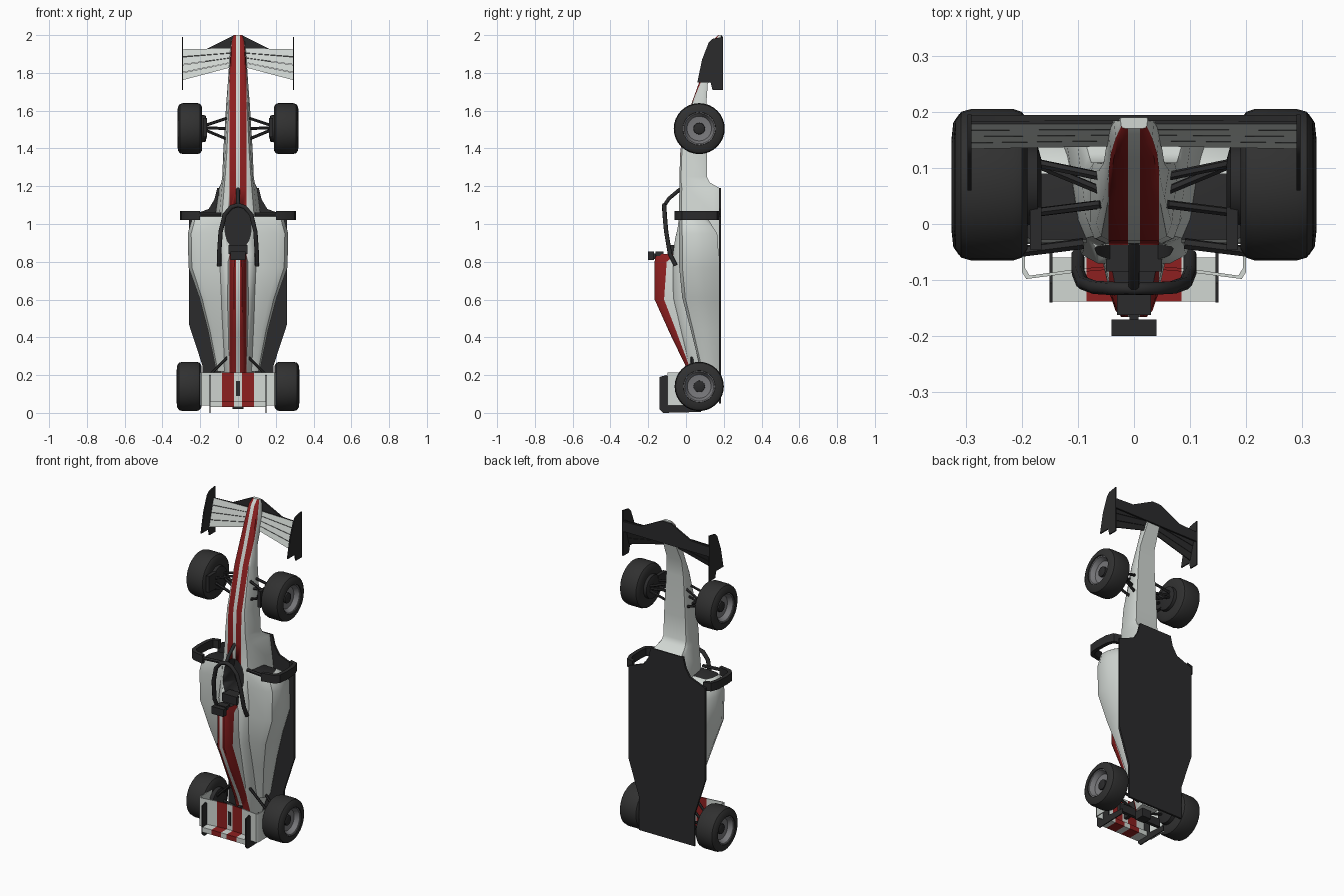
import bpy, bmesh, math
from mathutils import Vector

if "Cube" in bpy.data.objects:
    bpy.data.objects.remove(bpy.data.objects["Cube"])


def material(name, rgb):
    m = bpy.data.materials.new(name)
    m.diffuse_color = (*rgb, 1)
    m.use_nodes = True
    m.node_tree.nodes["Principled BSDF"].inputs["Base Color"].default_value = m.diffuse_color
    return m


WHITE = material("pale_grey_paint", (0.64, 0.68, 0.65))
RED = material("red_paint", (0.27, 0.014, 0.014))
CARBON = material("carbon_black", (0.024, 0.024, 0.025))
TYRE = material("tyre_rubber", (0.03, 0.03, 0.03))
RIM = material("rim_grey", (0.19, 0.19, 0.2))
PAINT = (WHITE, RED, CARBON)


def make(name, verts, faces, mats, rule=None, cuts=(), smooth=35):
    """Mesh from points, cut at planes x = c, faces coloured by rule(centre, normal)."""
    bm = bmesh.new()
    vs = [bm.verts.new(v) for v in verts]
    for f in faces:
        bm.faces.new([vs[i] for i in f])
    bmesh.ops.remove_doubles(bm, verts=bm.verts[:], dist=1e-5)
    bmesh.ops.recalc_face_normals(bm, faces=bm.faces[:])
    for c in cuts:
        bmesh.ops.bisect_plane(bm, geom=bm.verts[:] + bm.edges[:] + bm.faces[:],
                               plane_co=(c, 0, 0), plane_no=(1, 0, 0))
    bm.normal_update()
    if rule:
        for f in bm.faces:
            f.material_index = rule(f.calc_center_median(), f.normal)
    me = bpy.data.meshes.new(name)
    bm.to_mesh(me)
    bm.free()
    ob = bpy.data.objects.new(name, me)
    bpy.context.collection.objects.link(ob)
    for m in mats:
        me.materials.append(m)
    bpy.ops.object.select_all(action='DESELECT')
    bpy.context.view_layer.objects.active = ob
    ob.select_set(True)
    if smooth:
        bpy.ops.object.shade_smooth_by_angle(angle=math.radians(smooth))
    return ob


def rings(name, sections, mats, loop=True, **kw):
    """Skin closed rings of equal length and cap both ends."""
    n = len(sections[0])
    verts = [p for s in sections for p in s]
    faces = [(k * n + i, k * n + (i + 1) % n, (k + 1) * n + (i + 1) % n, (k + 1) * n + i)
             for k in range(len(sections) - 1) for i in range(n)]
    if loop:
        faces += [tuple(range(n)), tuple(range(len(verts) - n, len(verts)))]
    return make(name, verts, faces, mats, **kw)


def prism(name, pts, axis, a, b, mats, **kw):
    """Extrude a 2D outline: axis 0 takes (y, z), axis 1 takes (x, z)."""
    place = (lambda p, d: (d, p[0], p[1])) if axis == 0 else (lambda p, d: (p[0], d, p[1]))
    return rings(name, [[place(p, d) for p in pts] for d in (a, b)], mats, **kw)


def box(name, x, y, z, mats, **kw):
    return prism(name, [(x[0], z[0]), (x[1], z[0]), (x[1], z[1]), (x[0], z[1])], 1, *y, mats, **kw)


def both(pts):
    return pts + [(-x, z) for x, z in reversed(pts)]


def body(name, stations, rule, cuts):
    """Symmetric loft along z; station = z, top half width, bottom half width, top y, bottom y."""
    half = [(0, 0), (.65, 0), (.9, .06), (1, .22), (1, .85), (.9, 1), (0, 1)]
    secs = []
    for z, wt, wb, yt, yb in stations:
        r = [(fx * (wt + (wb - wt) * fy), yt + (yb - yt) * fy) for fx, fy in half]
        r += [(-x, y) for x, y in reversed(r[1:-1])]
        secs.append([(x, y, z) for x, y in r])
    return rings(name, secs, PAINT, rule=rule, cuts=cuts)


def tube(name, pts, r, mat, sides=8):
    secs = []
    pts = [Vector(p) for p in pts]
    for i, p in enumerate(pts):
        d = (pts[min(i + 1, len(pts) - 1)] - pts[max(i - 1, 0)]).normalized()
        u = d.cross(Vector((.31, .9, .2))).normalized()
        v = d.cross(u)
        secs.append([p + r * (math.cos(t) * u + math.sin(t) * v)
                     for t in (math.tau * k / sides for k in range(sides))])
    return rings(name, secs, [mat], smooth=50)


def lathe(name, profile, s, cy, cz, mat, n=32):
    secs = [[(s * x, cy + r * math.cos(math.tau * k / n), cz + r * math.sin(math.tau * k / n))
             for k in range(n)] for x, r in profile]
    return rings(name, secs, [mat])


def stripe(lo, hi, ny, zmin=0):
    return lambda c, n: 1 if lo < abs(c.x) < hi and n.y < ny and c.z > zmin else 0


CUTS = (-.045, -.011, .011, .045)

# Monocoque and nose
hull = body("monocoque", [
    (2.0, .022, .025, .17, .19), (1.97, .032, .036, .142, .19), (1.88, .04, .046, .112, .175),
    (1.74, .045, .056, .066, .115), (1.64, .052, .064, .03, .108), (1.39, .064, .08, -.03, .11),
    (1.25, .075, .085, -.035, .11), (1.22, .078, .09, -.035, .125), (1.19, .08, .105, -.035, .178),
    (1.05, .092, .125, -.038, .178), (.84, .1, .15, -.07, .178), (.6, .075, .14, -.07, .178),
    (.25, .05, .11, .01, .17), (.07, .035, .06, .05, .14)], stripe(.011, .045, -.3), CUTS)

# Cockpit opening
hole = prism("cockpit_cutter", [(.07 * math.cos(t), .98 + .115 * math.sin(t))
             for t in (math.tau * k / 20 for k in range(20))], 1, -.15, .06, PAINT, rule=lambda c, n: 2)
mod = hull.modifiers.new("cockpit", 'BOOLEAN')
mod.object, mod.operation, mod.solver = hole, 'DIFFERENCE', 'EXACT'
bpy.context.view_layer.objects.active = hull
bpy.ops.object.modifier_apply(modifier=mod.name)
bpy.data.objects.remove(hole)
box("headrest", (-.05, .05), (-.085, -.02), (.84, .89), [CARBON])

# Engine cover with dark intake
cover_rule = stripe(.011, .045, -.1)
body("engine_cover", [
    (.84, .024, .045, -.16, -.05), (.8, .03, .062, -.166, -.03), (.6, .034, .075, -.166, .02),
    (.42, .036, .075, -.085, .08), (.25, .04, .07, -.003, .1), (.18, .035, .06, .025, .12)],
    lambda c, n: 2 if n.z > .95 else cover_rule(c, n), CUTS)
box("camera_pod", (-.04, .04), (-.2, -.17), (.81, .855), [CARBON])
box("camera_stalk", (-.008, .008), (-.172, -.15), (.815, .845), [CARBON])
box("intake_lip", (-.03, .03), (-.162, -.12), (.83, .855), [CARBON])

# Floor
prism("floor", both([(.11, 1.19), (.125, 1.13), (.155, 1.08), (.26, 1.04), (.26, .47),
                     (.188, .25), (.188, .05)]), 1, .174, .186, [CARBON])

# Halo
arc = [(.1, -.055, .78), (.1, -.085, .84), (.092, -.105, .96), (.07, -.113, 1.05), (.035, -.115, 1.09)]
tube("halo_ring", arc + [(0, -.115, 1.1)] + [(-x, y, z) for x, y, z in reversed(arc)], .012, CARBON)
tube("halo_strut", [(0, -.113, 1.1), (0, -.09, 1.135), (0, -.03, 1.185)], .01, CARBON)

# Rear wing: thin plane with turned-down sides, upright flap, pylon
wing_rule = stripe(.02, .085, 2)
WCUTS = (-.085, -.02, .02, .085)
up = [(.2, .02), (.2, -.085), (.192, -.098), (.1, -.086), (.03, -.08)]
low = [(x - .006 if x > .19 else x, y + .006) for x, y in up]
outline = up + [(-x, y) for x, y in reversed(up)] + [(-x, y) for x, y in low] + low[::-1]
rings("rear_wing_plane", [[(x, y, z) for x, y in outline] for z in (.04, .215)],
      PAINT, rule=wing_rule, cuts=WCUTS)
prism("rear_wing_flap", [(-.148, .06), (.148, .06), (.148, .03), (-.148, .03)], 1, -.138, -.06,
      PAINT, rule=wing_rule, cuts=WCUTS)
box("rear_wing_pylon", (-.01, .01), (-.085, .06), (.09, .17), [CARBON])
box("rear_beam", (-.145, .145), (.03, .05), (.04, .09), [CARBON])
box("rear_crash_box", (-.03, .03), (.05, .11), (.02, .1), [CARBON])

TYRE_PROFILE = [(.19, .075), (.19, .115), (.2, .13), (.215, .135), (.29, .135), (.308, .13),
                (.318, .115), (.321, .087), (.31, .085), (.2, .08)]
RIM_PROFILE = [(.2, .082), (.315, .087), (.312, .08), (.285, .065), (.28, .035)]

for s, side in ((1, "right"), (-1, "left")):
    # Wheels
    for end, cz, k in (("front", 1.505, 1.0), ("rear", .14, .965)):
        lathe(f"{end}_{side}_tyre", [(x + (.004 if k < 1 else 0), r * k) for x, r in TYRE_PROFILE],
              s, .07, cz, TYRE)
        lathe(f"{end}_{side}_rim", [(x + (.004 if k < 1 else 0), r * k) for x, r in RIM_PROFILE],
              s, .07, cz, RIM)
        lathe(f"{end}_{side}_hub", [(.27, .032), (.292, .03), (.296, .02)], s, .07, cz, CARBON, 16)
        lathe(f"{end}_{side}_brake_drum", [(.165, .045), (.172, .07), (.21, .075)], s, .07, cz, CARBON, 20)
    box(f"front_{side}_wheel_deflector", sorted((s * .165, s * .185)), (-.045, .03), (1.46, 1.56), [CARBON])

    # Suspension arms
    for i, (y0, y1, z0, z1) in enumerate([(.035, .01, 1.56, 1.52), (.035, .01, 1.45, 1.5),
                                          (.085, .1, 1.56, 1.52), (.085, .1, 1.45, 1.5),
                                          (.06, .1, 1.505, 1.51)]):
        tube(f"front_{side}_arm_{i}", [(s * .06, y0, z0), (s * .18, y1 + .01, z1)], .008, CARBON, 6)
    for i, (y0, y1, z0, z1) in enumerate([(.03, .04, .3, .16), (.03, .04, .1, .14),
                                          (.11, .1, .3, .16), (.11, .1, .1, .13)]):
        tube(f"rear_{side}_arm_{i}", [(s * .05, y0, z0), (s * .19, y1, z1)], .008, CARBON, 6)

    # Sidepod with dark inlet face
    shape = [(0, 1), (0, 0), (.7, 0), (.9, .08), (1, .3), (.98, .6), (.9, .85), (.82, 1)]
    rings(f"{side}_sidepod", [[(s * (.085 * k + (w - .085 * k) * fx), yt + (yb - yt) * fy, z) for fx, fy in shape]
          for z, k, w, yt, yb in [(1.04, 1, .22, -.028, .09), (1.02, 1, .245, -.033, .12),
                                  (.95, 1, .266, -.036, .165), (.77, 1, .262, -.036, .178),
                                  (.61, .8, .205, -.02, .178), (.44, .6, .16, .025, .178),
                                  (.22, .4, .115, .08, .176)]],
          PAINT, rule=lambda c, n: 2 if n.z > .95 and c.z > 1.03 else 0)

    # Curved blade rising from the floor corner beside the inlet
    path = [(.24, .178), (.285, .165), (.303, .12), (.306, .04), (.3, -.02), (.275, -.045), (.2, -.06)]
    inner = [(.24, .155), (.27, .145), (.28, .11), (.283, .04), (.278, -.008), (.262, -.024), (.2, -.038)]
    rings(f"{side}_floor_blade", [[(s * x, y, z) for x, y in path + inner[::-1]] for z in (1.02, 1.07)], [CARBON])
    tube(f"{side}_mirror_stalk", [(s * .09, -.035, 1.05), (s * .21, -.05, 1.05)], .01, CARBON, 6)

    # Rear wing endplate
    prism(f"rear_{side}_endplate", [(-.14, .19), (-.105, .2), (-.04, .15), (-.04, .045), (.08, .035),
                                    (.08, .005), (-.12, 0), (-.14, .02)], 0, s * .145, s * .151, [CARBON])

    # Front wing flaps, pale above and dark beneath
    for i in range(4):
        quad = []
        for u in (i / 4, i / 4 + .235):
            quad.append([(s * .03, .178 - .04 * u, 1.93 - .1 * u), (s * .29, .178 - .045 * u, 1.925 - .165 * u)])
        ring = [quad[0][0], quad[0][1], quad[1][1], quad[1][0]]
        rings(f"front_{side}_flap_{i}", [[(x, y + d, z) for x, y, z in ring] for d in (0, .006)],
              PAINT, rule=lambda c, n: 0 if n.y < -.5 else 2, smooth=0)
    prism(f"front_{side}_endplate", [(.12, 1.96), (.14, 1.98), (.195, 1.99), (.195, 1.71), (.14, 1.71),
                                     (.13, 1.75), (.06, 1.75), (.085, 1.87)], 0, s * .29, s * .297, [CARBON])

# Front wing main plane
prism("front_wing_main_plane", both([(.03, 1.995), (.17, 1.925), (.29, 1.92), (.29, 1.86), (.05, 1.86)]),
      1, .184, .194, [CARBON])
